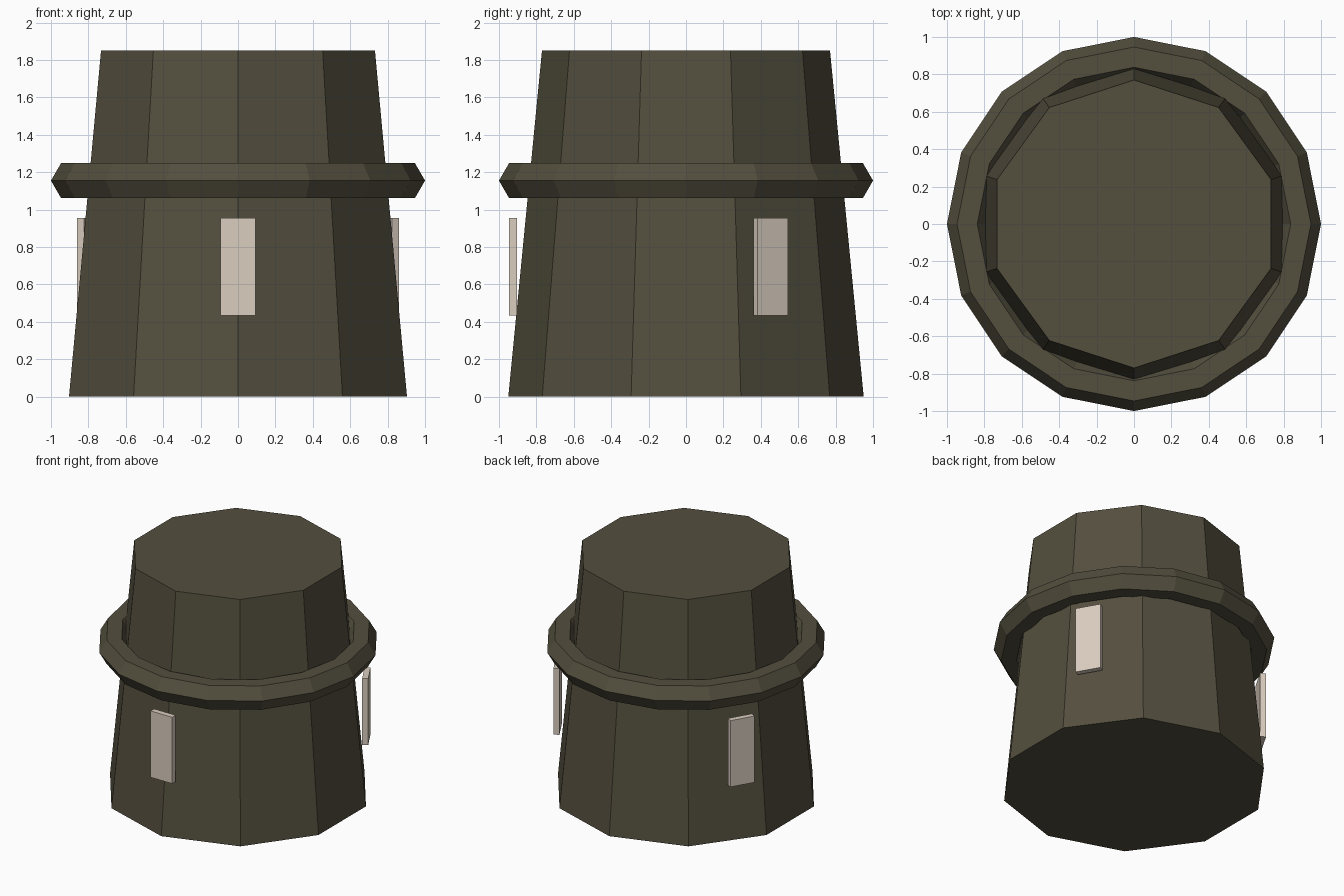
import bpy
from math import radians, cos, sin

cube = bpy.data.objects.get("Cube")
if cube:
    bpy.data.objects.remove(cube, do_unlink=True)


def material(name, rgb):
    mat = bpy.data.materials.new(name)
    mat.use_nodes = True
    mat.diffuse_color = (*rgb, 1)
    mat.node_tree.nodes["Principled BSDF"].inputs["Base Color"].default_value = (*rgb, 1)
    return mat


def finish(name, mat):
    obj = bpy.context.object
    obj.name = obj.data.name = name
    obj.data.materials.append(mat)
    return obj


stone = material("dark olive stone", (0.087, 0.077, 0.048))
pale = material("pale beige", (0.70, 0.61, 0.52))

# Tapered ten-sided tower body
HEIGHT = 1.85
bpy.ops.mesh.primitive_cone_add(vertices=10, radius1=0.95, radius2=0.77,
                                depth=HEIGHT, location=(0, 0, HEIGHT / 2))
finish("tower_body", stone)

# Faceted collar around the body
bpy.ops.mesh.primitive_torus_add(major_segments=16, minor_segments=6,
                                 major_radius=0.892, minor_radius=0.108,
                                 location=(0, 0, 1.155))
finish("collar_ring", stone)

# Three upright window slabs, evenly spaced, standing just off the wall
for name, degrees in (("front", -90), ("back_left", 30), ("back_right", 150)):
    a = radians(degrees)
    bpy.ops.mesh.primitive_cube_add(size=1, rotation=(0, 0, a),
                                    location=(0.919 * cos(a), 0.919 * sin(a) - 0.007, 0.695))
    slab = finish(name + "_window", pale)
    slab.scale = (0.043, 0.187, 0.52)
